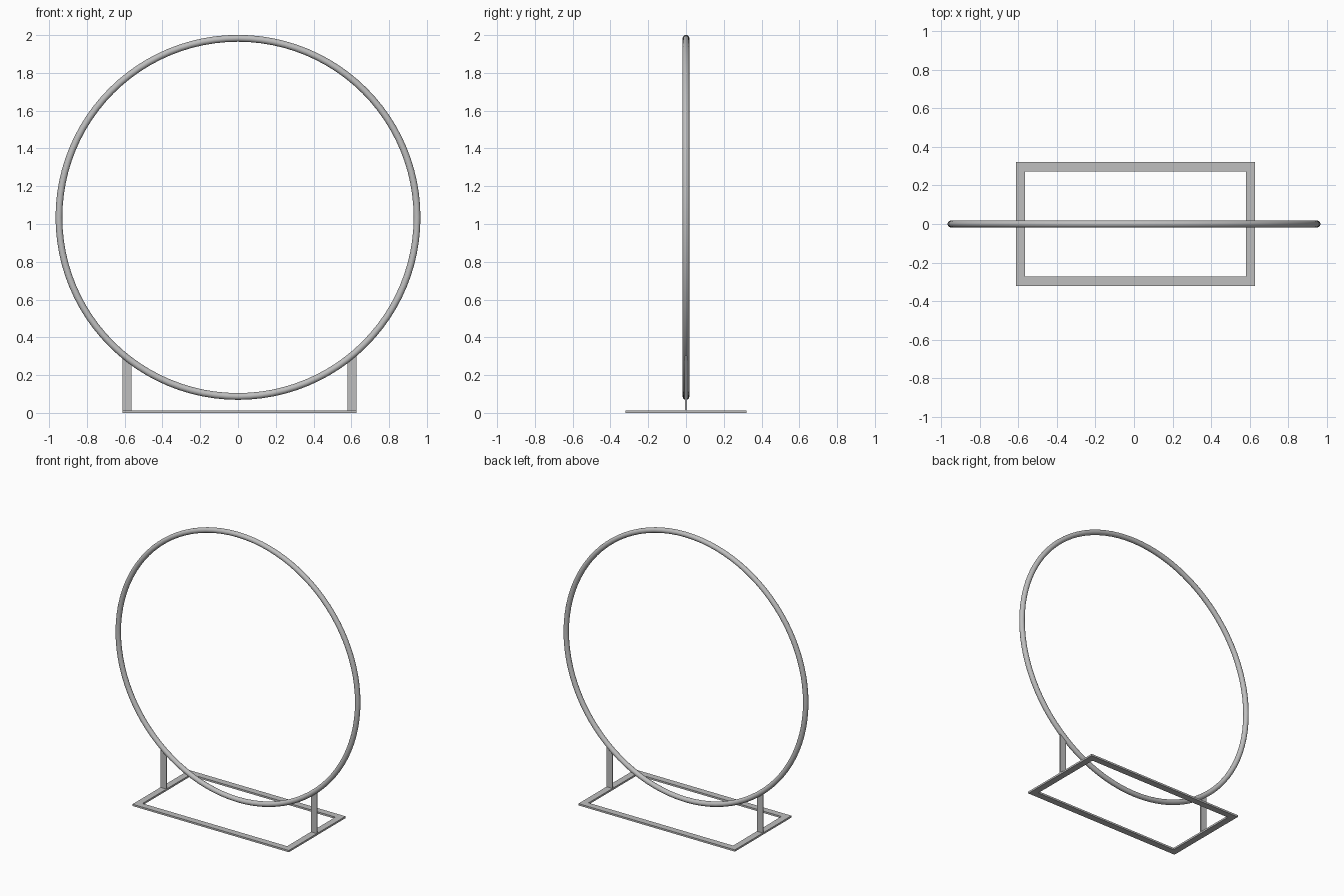
import bpy, bmesh, math

if "Cube" in bpy.data.objects:
    bpy.data.objects.remove(bpy.data.objects["Cube"], do_unlink=True)

# Brushed metal, shared by every part
metal = bpy.data.materials.new("grey metal")
metal.use_nodes = True
grey = (0.52, 0.52, 0.52, 1)
metal.diffuse_color = grey
metal.node_tree.nodes["Principled BSDF"].inputs["Base Color"].default_value = grey

RING_Z, RING_R, TUBE_R = 1.035, 0.948, 0.018
LEFT, RIGHT, DEPTH = 0.627, -0.611, 0.32
BAR, BASE_H, LEG_T = 0.047, 0.013, 0.008


def add_object(name, bm):
    bmesh.ops.recalc_face_normals(bm, faces=bm.faces)
    mesh = bpy.data.meshes.new(name)
    bm.to_mesh(mesh)
    bm.free()
    mesh.materials.append(metal)
    obj = bpy.data.objects.new(name, mesh)
    bpy.context.collection.objects.link(obj)
    return obj


def extrude(bm, faces, offset):
    """Give flat faces thickness along an offset."""
    new = bmesh.ops.extrude_face_region(bm, geom=faces)["geom"]
    verts = [v for v in new if isinstance(v, bmesh.types.BMVert)]
    bmesh.ops.translate(bm, verts=verts, vec=offset)


# Upright hoop
bpy.ops.mesh.primitive_torus_add(
    major_segments=96, minor_segments=16, major_radius=RING_R,
    minor_radius=TUBE_R, location=(0, 0, RING_Z), rotation=(math.pi / 2, 0, 0))
hoop = bpy.context.object
hoop.name = "hoop"
hoop.data.materials.append(metal)
bpy.ops.object.shade_smooth()

# Rectangular base frame with mitred corners
bm = bmesh.new()


def corners(inset):
    x0, x1, y = RIGHT + inset, LEFT - inset, DEPTH - inset
    return [bm.verts.new((px, py, 0))
            for px, py in ((x0, -y), (x1, -y), (x1, y), (x0, y))]


outer, inner = corners(0), corners(BAR)
sides = [bm.faces.new((outer[i], outer[(i + 1) % 4], inner[(i + 1) % 4], inner[i]))
         for i in range(4)]
extrude(bm, sides, (0, 0, BASE_H))
add_object("base_frame", bm)


# Flat legs, cut at the top to follow the hoop's centre line
def hoop_height(x):
    return RING_Z - math.sqrt(RING_R ** 2 - x ** 2)


for name, x0, x1 in (("left_leg", LEFT - BAR, LEFT), ("right_leg", RIGHT, RIGHT + BAR)):
    bm = bmesh.new()
    profile = ((x0, BASE_H), (x1, BASE_H), (x1, hoop_height(x1)), (x0, hoop_height(x0)))
    face = bm.faces.new([bm.verts.new((x, -LEG_T / 2, z)) for x, z in profile])
    extrude(bm, [face], (0, LEG_T, 0))
    add_object(name, bm)
